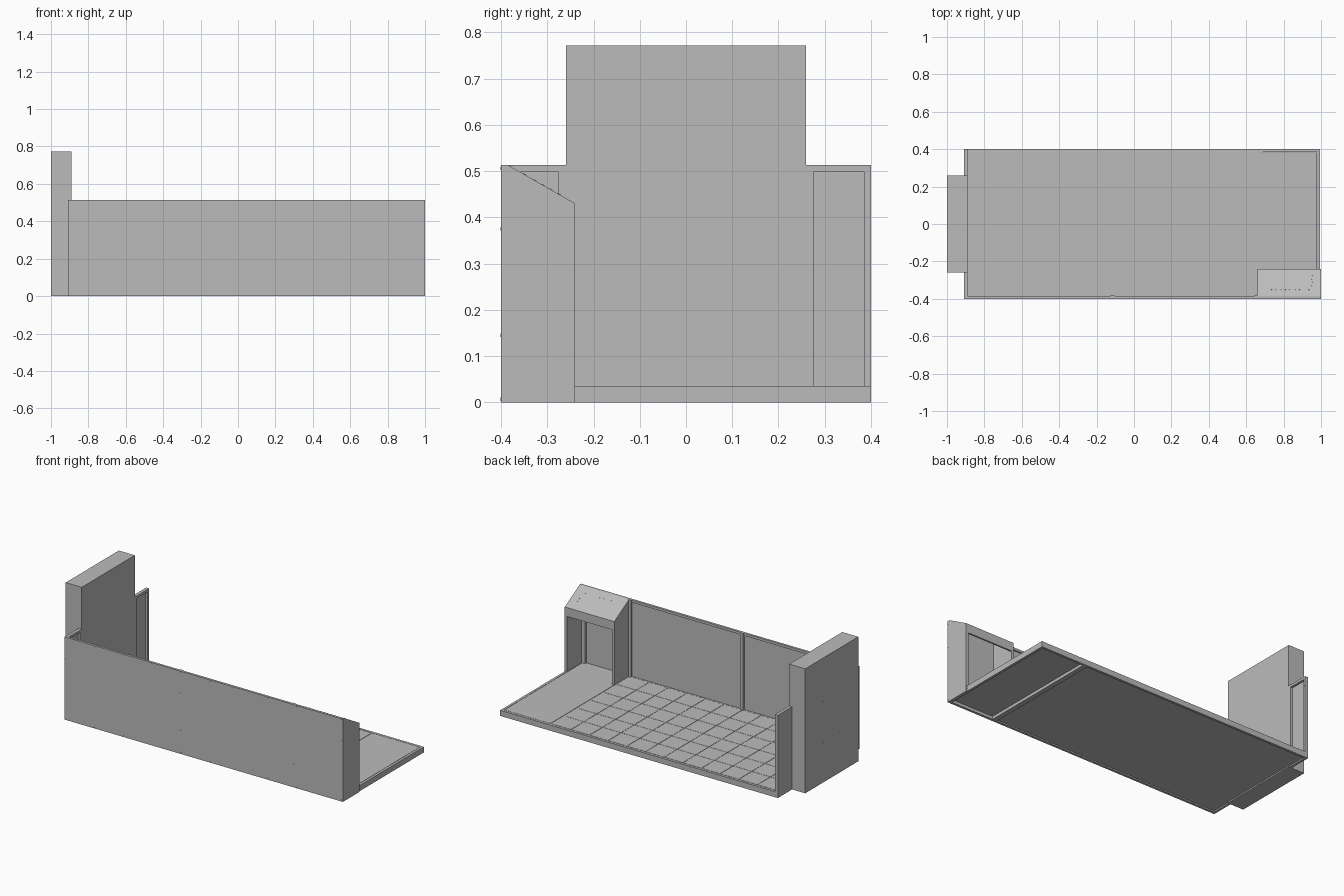
import bpy, bmesh
from mathutils import Vector

cube = bpy.data.objects.get("Cube")
if cube:
    bpy.data.objects.remove(cube, do_unlink=True)

grey = bpy.data.materials.new("light_grey")
grey.use_nodes = True
COLOUR = (0.5, 0.5, 0.5, 1)
grey.diffuse_color = COLOUR
grey.node_tree.nodes["Principled BSDF"].inputs["Base Color"].default_value = COLOUR


def finish(name, bm):
    bmesh.ops.recalc_face_normals(bm, faces=bm.faces)
    mesh = bpy.data.meshes.new(name)
    bm.to_mesh(mesh)
    bm.free()
    mesh.materials.append(grey)
    ob = bpy.data.objects.new(name, mesh)
    bpy.context.collection.objects.link(ob)
    return ob


def add_box(bm, x0, x1, y0, y1, z0, z1):
    verts = bmesh.ops.create_cube(bm, size=1)["verts"]
    for v in verts:
        v.co = Vector((x1 if v.co.x > 0 else x0,
                       y1 if v.co.y > 0 else y0,
                       z1 if v.co.z > 0 else z0))


def boxes(name, *specs):
    bm = bmesh.new()
    for s in specs:
        add_box(bm, *s)
    return finish(name, bm)


def side_prism(name, profile, x0, x1):
    """Extrude a y-z outline along x."""
    bm = bmesh.new()
    face = bm.faces.new([bm.verts.new((x0, y, z)) for y, z in profile])
    ext = bmesh.ops.extrude_face_region(bm, geom=[face])["geom"]
    for v in ext:
        if isinstance(v, bmesh.types.BMVert):
            v.co.x = x1
    return finish(name, bm)


def screws(name, points, axis):
    bm = bmesh.new()
    turn = Vector(axis).to_track_quat("Z", "Y").to_matrix().to_4x4()
    for p in points:
        m = turn.copy()
        m.translation = p
        bmesh.ops.create_cone(bm, cap_ends=True, segments=10, radius1=0.004,
                              radius2=0.004, depth=0.002, matrix=m)
    return finish(name, bm)


# Main extents
XL, XR, Y, TOP, FLOOR = -0.91, 0.995, 0.4, 0.513, 0.035
SPLIT, T = 0.66, 0.015

# Floor frame, cross beam and deck panels recessed underneath
boxes("floor_frame",
      (XL, XR, -Y, -Y + T, 0, FLOOR), (XL, XR, Y - T, Y, 0, FLOOR),
      (XL, XL + T, -Y, Y, 0, FLOOR), (XR - T, XR, -Y, Y, 0, FLOOR),
      (SPLIT, SPLIT + 0.03, -Y, Y, 0, FLOOR - 0.002))
boxes("main_deck", (XL + T, SPLIT, -Y + T, Y - T, 0.008, FLOOR - 0.002))
boxes("end_deck", (SPLIT + 0.003, XR - T - 0.002, -Y + T, Y - T - 0.002, 0.018, FLOOR))

# Thin floor tiles
tiles = bmesh.new()
step, gap = 0.128, 0.002
for i in range(12):
    for j in range(6):
        x, y = XL + T + 0.01 + i * step, (j - 3) * step
        add_box(tiles, x, x + step - gap, y, y + step - gap, FLOOR - 0.002, FLOOR)
finish("floor_tiles", tiles)

# Front wall: sheet, top rail and inner posts
posts = [(x, x + 0.02, -Y, -Y + 0.02, FLOOR, TOP) for x in (XL, -0.125, SPLIT - 0.015)]
boxes("front_wall", (XL, XR, -Y, -Y + 0.006, 0, TOP),
      (XL, XR, -Y, -Y + T, TOP - T, TOP), *posts)

# End wall either side of the cabinet
for side, name in ((1, "end_wall_back"), (-1, "end_wall_front")):
    spans = [(0.26, Y, 0.006, 0, TOP), (0.26, Y, 0.02, TOP - T, TOP),
             (0.26, 0.276, 0.02, FLOOR, TOP), (Y - T, Y, 0.02, FLOOR, TOP)]
    boxes(name, *[(XL, XL + d, *sorted((side * a, side * b)), lo, hi)
                  for a, b, d, lo, hi in spans])

# Tall cabinet through the end wall
boxes("tall_cabinet", (-1, -0.89, -0.26, 0.26, 0, 0.772))

# Hollow console with sloping top
outline = [(-Y, 0), (-0.24, 0), (-0.24, 0.43), (-0.385, TOP), (-Y, TOP)]
side_prism("console_outer_side", outline, XR - 0.012, 1.0)
inner = [(y, max(z, FLOOR)) for y, z in outline]
side_prism("console_inner_side", inner, SPLIT, SPLIT + 0.017)
side_prism("console_top", [(-0.24, 0.43), (-0.385, TOP), (-Y, TOP),
                           (-Y, TOP - 0.012), (-0.388, TOP - 0.012),
                           (-0.24, 0.418)], SPLIT, XR)
boxes("console_fascia", (SPLIT, XR, -0.25, -0.24, 0.375, 0.43))
boxes("console_rear_post", (XR - 0.035, XR - 0.012, -Y, -Y + 0.02, FLOOR, 0.49))

# Small controls on the slope
slope = Vector((0, 0.145, 0.43 - TOP))
normal = Vector((0, TOP - 0.43, 0.145)).normalized()
high = Vector((0, -0.385, TOP))
screws("console_buttons",
       [high + slope * 0.25 + Vector((0.71 + 0.025 * i, 0, 0)) for i in range(10)]
       + [high + slope * (0.4 + 0.12 * i) + Vector((0.95, 0, 0)) for i in range(4)], normal)

# Screw heads
columns = [XL + 0.006 + i * 0.198 for i in range(9)] + [0.83, XR - 0.006]
screws("front_screws",
       [(x, -Y, z) for x in columns for z in (0.007, TOP - 0.007)]
       + [(x, -Y, z) for x in (XL + 0.006, -0.115, SPLIT, XR - 0.006)
          for z in (0.145, 0.375)], (0, 1, 0))
screws("console_screws",
       [(1, y, z) for y in (-0.395, -0.245) for z in (0.015, 0.185, 0.345)]
       + [(1, -0.395, 0.49), (1, -0.245, 0.405)], (1, 0, 0))
screws("end_wall_screws", [(XL + 0.02, 0.393, z) for z in (0.08, 0.455)], (1, 0, 0))
screws("cabinet_screws", [(-1, y, z) for y in (-0.08, 0.08) for z in (0.25, 0.5)], (1, 0, 0))
